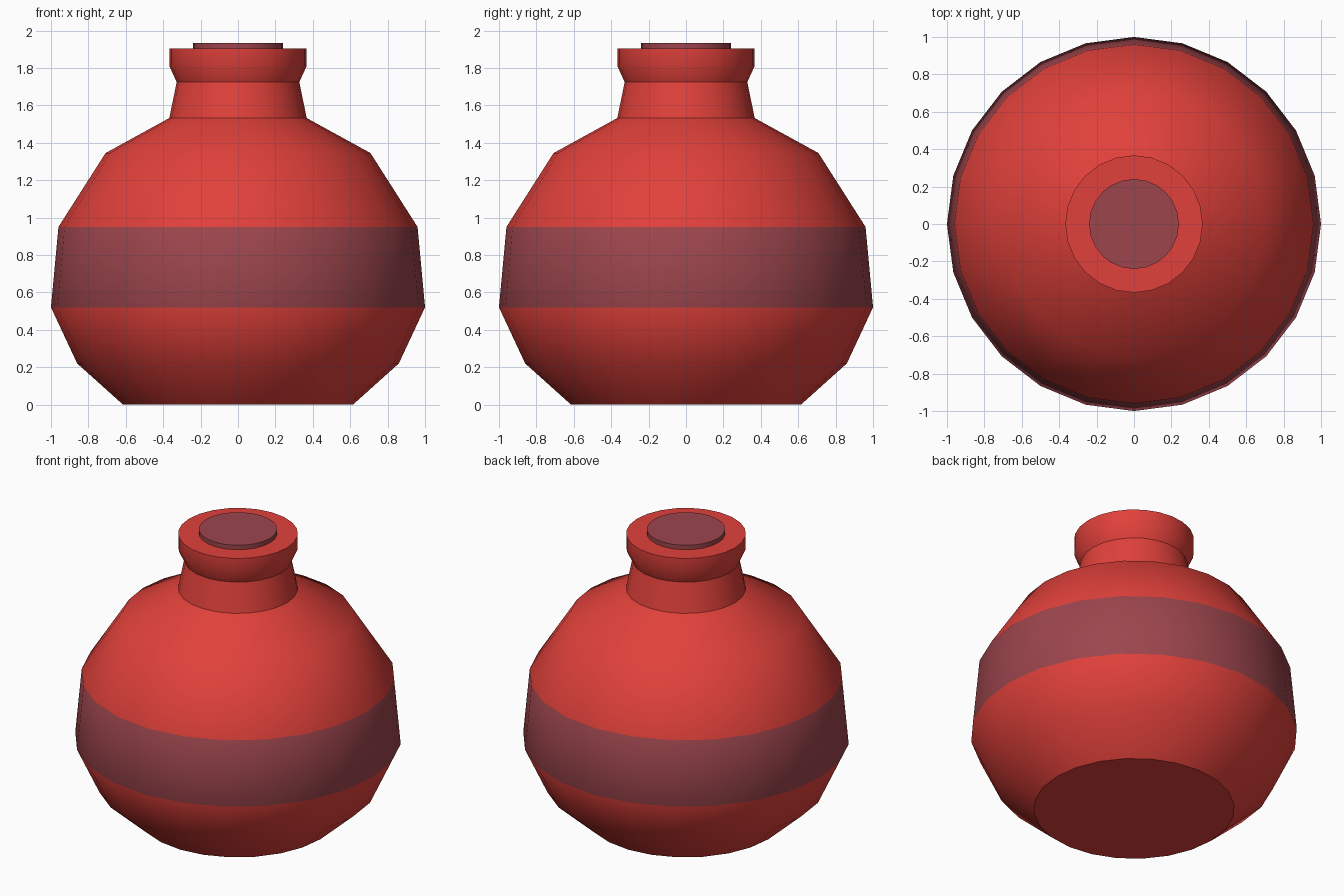
import bpy, bmesh, math

if "Cube" in bpy.data.objects:
    bpy.data.objects.remove(bpy.data.objects["Cube"])

SIDES = 24

def material(name, rgb):
    m = bpy.data.materials.new(name)
    m.diffuse_color = (*rgb, 1)
    m.use_nodes = True
    m.node_tree.nodes["Principled BSDF"].inputs["Base Color"].default_value = m.diffuse_color
    return m

red = material("red glaze", (0.75, 0.052, 0.043))
plum = material("dusty plum", (0.33, 0.060, 0.073))

def lathe(name, profile, mats):
    """Spin a (radius, height) profile about z and cap both ends."""
    bm = bmesh.new()
    rings = [[bm.verts.new((r * math.cos(math.tau * i / SIDES),
                            r * math.sin(math.tau * i / SIDES), z))
              for i in range(SIDES)] for r, z in profile]
    for a, b in zip(rings, rings[1:]):
        for i in range(SIDES):
            j = (i + 1) % SIDES
            bm.faces.new((a[i], a[j], b[j], b[i]))
    bm.faces.new(rings[0][::-1])
    bm.faces.new(rings[-1])
    mesh = bpy.data.meshes.new(name)
    bm.to_mesh(mesh)
    bm.free()
    ob = bpy.data.objects.new(name, mesh)
    bpy.context.collection.objects.link(ob)
    for m in mats:
        mesh.materials.append(m)
    bpy.ops.object.select_all(action='DESELECT')
    ob.select_set(True)
    bpy.context.view_layer.objects.active = ob
    bpy.ops.object.shade_smooth_by_angle(angle=math.radians(35))
    return ob

# Round flask with neck and flared lip
flask = lathe("flask", [(0.615, 0), (0.86, 0.22), (1.0, 0.52), (0.96, 0.95),
                        (0.708, 1.345), (0.367, 1.532), (0.328, 1.725),
                        (0.367, 1.81), (0.367, 1.903)], [red, plum])

# Painted band around the belly
for p in flask.data.polygons:
    p.material_index = int(0.52 < p.center.z < 0.95)

# Stopper in the mouth
lathe("stopper", [(0.24, 1.80), (0.24, 1.933)], [plum])
